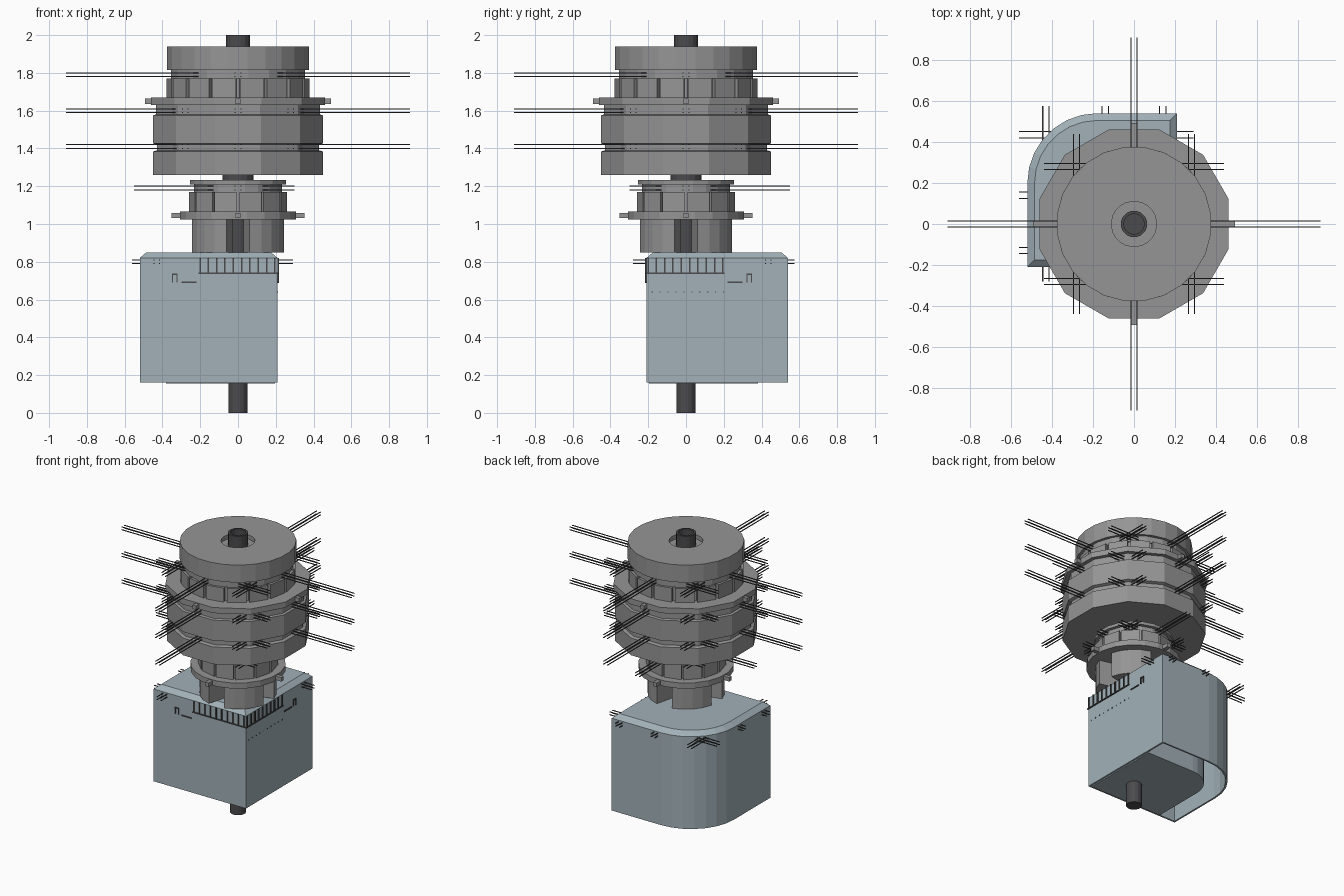
import bpy, bmesh
from math import sin, cos, pi, radians

if "Cube" in bpy.data.objects:
    bpy.data.objects.remove(bpy.data.objects["Cube"])


def material(name, *rgb):
    m = bpy.data.materials.new(name)
    m.diffuse_color = (*rgb, 1)
    m.use_nodes = True
    m.node_tree.nodes["Principled BSDF"].inputs["Base Color"].default_value = m.diffuse_color
    return m


GREY = material("grey", .3, .3, .3)
DARK = material("dark", .07, .07, .075)
BLUE = material("pale_blue", .36, .44, .48)


def finish(name, bm, mat):
    bmesh.ops.recalc_face_normals(bm, faces=bm.faces)
    me = bpy.data.meshes.new(name)
    bm.to_mesh(me)
    bm.free()
    ob = bpy.data.objects.new(name, me)
    me.materials.append(mat)
    bpy.context.collection.objects.link(ob)
    return ob


def stack(name, rings, mat):
    """Bridge outlines [(points, z)] in order and cap both ends."""
    bm = bmesh.new()
    loops = [[bm.verts.new((x, y, z)) for x, y in pts] for pts, z in rings]
    for a, b in zip(loops, loops[1:]):
        for i in range(len(a)):
            j = (i + 1) % len(a)
            bm.faces.new((a[i], a[j], b[j], b[i]))
    bm.faces.new(loops[0])
    bm.faces.new(loops[-1])
    return finish(name, bm, mat)


def circle(r, n):
    return [(r * cos(2 * pi * (i + .5) / n), r * sin(2 * pi * (i + .5) / n)) for i in range(n)]


def drum(name, profile, n, mat=GREY):
    return stack(name, [(circle(r, n), z) for r, z in profile], mat)


def add_box(bm, lo, hi):
    v = bmesh.ops.create_cube(bm, size=1)["verts"]
    for p in v:
        for k in range(3):
            p.co[k] = (lo[k] + hi[k]) / 2 + p.co[k] * (hi[k] - lo[k])
    return v


def sectors(name, r0, r1, z0, z1, count, gap):
    """Ring of wedge blocks with gaps, gap centred on the axes."""
    bm = bmesh.new()
    for k in range(count):
        a0 = 2 * pi * k / count + radians(gap)
        a1 = 2 * pi * (k + 1) / count - radians(gap)
        n = 4 if count < 6 else 1
        ang = [a0 + (a1 - a0) * i / n for i in range(n + 1)]
        pts = [(r1 * cos(a), r1 * sin(a)) for a in ang] + [(r0 * cos(a), r0 * sin(a)) for a in reversed(ang)]
        f = bm.faces.new([bm.verts.new((x, y, z0)) for x, y in pts])
        ext = bmesh.ops.extrude_face_region(bm, geom=[f], use_keep_orig=True)["geom"]
        bmesh.ops.translate(bm, vec=(0, 0, z1 - z0), verts=[g for g in ext if isinstance(g, bmesh.types.BMVert)])
    return finish(name, bm, GREY)


# Base housing: square plan with one large rounded corner
def plan(x0, x1, y0, y1, r, steps=7):
    arc = [(x0 + r - r * sin(a), y1 - r + r * cos(a)) for a in (pi / 2 * i / steps for i in range(steps + 1))]
    return [(x0, y0), (x1, y0), (x1, y1)] + arc


def shell(d):
    return plan(-.52 + d, .21 - d, -.21 + d, .54 - d, .34 - d)


stack("base_shell", [(shell(.012), .79), (shell(.012), .16), (shell(0), .16),
                     (shell(0), .82), (shell(.035), .85)], BLUE)
core = plan(-.38, .195, -.195, .38, .2)
stack("base_core", [(core, .155), (core, .79)], BLUE)

# Slatted grilles on the two outer faces of the base, plus small wall fittings
bm = bmesh.new()
for i in range(10):
    t = -.205 + i * .044
    add_box(bm, (t, -.217, .74), (t + .008, -.205, .82))
    add_box(bm, (.205, t, .74), (.217, t + .008, .82))
add_box(bm, (-.21, -.217, .735), (.217, -.205, .742))
add_box(bm, (.205, -.217, .735), (.217, .205, .742))
for a, b, z0, z1 in [(-.35, -.345, .69, .735), (-.325, -.32, .69, .735), (-.35, -.32, .73, .737), (-.3, -.22, .688, .695)]:
    add_box(bm, (a, -.216, z0), (b, -.205, z1))
    add_box(bm, (.205, -b, z0), (.216, -a, z1))
for i in range(10):
    add_box(bm, (.205, -.182 + i * .042, .637), (.213, -.176 + i * .042, .643))
finish("base_grilles", bm, DARK)

# Central shaft with a hollow top
drum("central_shaft", [(.052, 0), (.052, .84), (.065, .84), (.065, 2), (.05, 2), (.05, 1.95)], 16, DARK)

# Lower turret
sectors("lower_legs", .12, .25, .85, 1.03, 4, 14)
drum("lower_ring", [(.31, 1.025), (.31, 1.065)], 20)
drum("lower_drum", [(.24, 1.06), (.24, 1.17), (.235, 1.17), (.235, 1.21), (.258, 1.21), (.258, 1.232)], 20)
sectors("lower_drum_panels", .22, .26, 1.06, 1.17, 12, 1.6)
drum("neck_collar", [(.085, 1.23), (.085, 1.27)], 16, DARK)

# Upper turret: two heavy polygonal blocks with recessed bands
drum("upper_blocks", [(.466, 1.26), (.466, 1.383), (.445, 1.39), (.445, 1.42), (.466, 1.427),
                      (.466, 1.575), (.45, 1.58), (.45, 1.63)], 12)
drum("upper_ring", [(.477, 1.63), (.477, 1.67)], 12)
drum("upper_drum", [(.35, 1.66), (.35, 1.77), (.36, 1.77), (.36, 1.815)], 20)
sectors("upper_drum_panels", .33, .378, 1.66, 1.77, 16, 1.5)
drum("top_drum", [(.378, 1.815), (.378, 1.94), (.11, 1.94), (.11, 1.91)], 24)

# Pegs on the four sides of both rings
bm = bmesh.new()
for z, r0, r1 in [(1.045, .29, .352), (1.65, .44, .492)]:
    for s in (-1, 1):
        lo, hi = sorted((s * r0, s * r1))
        add_box(bm, (lo, -.014, z - .014), (hi, .014, z + .014))
        add_box(bm, (-.014, lo, z - .014), (.014, hi, z + .014))
finish("ring_pegs", bm, GREY)


# Antenna rods: bundles of four thin bars running along x (axis 0) or y (axis 1)
def bundle(bm, axis, a, b, off, z):
    a, b = sorted((a, b))
    t = .0025
    for d in (-.015, .015):
        for h in (-.01, .01):
            lo, hi = [0, 0, z + h - t], [0, 0, z + h + t]
            lo[axis], hi[axis] = a, b
            lo[1 - axis], hi[1 - axis] = off + d - t, off + d + t
            add_box(bm, lo, hi)


def crosses(bm, c, a, b, z):
    for sx in (-1, 1):
        for sy in (-1, 1):
            bundle(bm, 0, sx * a, sx * b, sy * c, z)
            bundle(bm, 1, sy * a, sy * b, sx * c, z)


for i, z in enumerate((1.41, 1.60, 1.79)):
    bm = bmesh.new()
    for axis in (0, 1):
        for s in (-1, 1):
            bundle(bm, axis, s * .34, s * .91, 0, z)
    crosses(bm, .28, .21, .44, z)
    finish(f"upper_antennas_{i + 1}", bm, DARK)

bm = bmesh.new()
for axis, end in [(0, -.55), (0, .3), (1, .55), (1, -.3)]:
    bundle(bm, axis, .2 if end > 0 else -.2, end, 0, 1.19)
crosses(bm, .18, .13, .27, 1.19)
finish("lower_antennas", bm, DARK)

bm = bmesh.new()
for axis, a, b, off in [(0, -.56, -.48, .14), (0, -.56, -.48, -.13), (1, .5, .575, .14), (1, .5, .575, -.14),
                        (0, -.56, -.38, .435), (1, .4, .575, -.43), (1, -.28, -.19, -.43), (0, .19, .29, .435)]:
    bundle(bm, axis, a, b, off, .80)
finish("base_antennas", bm, DARK)
